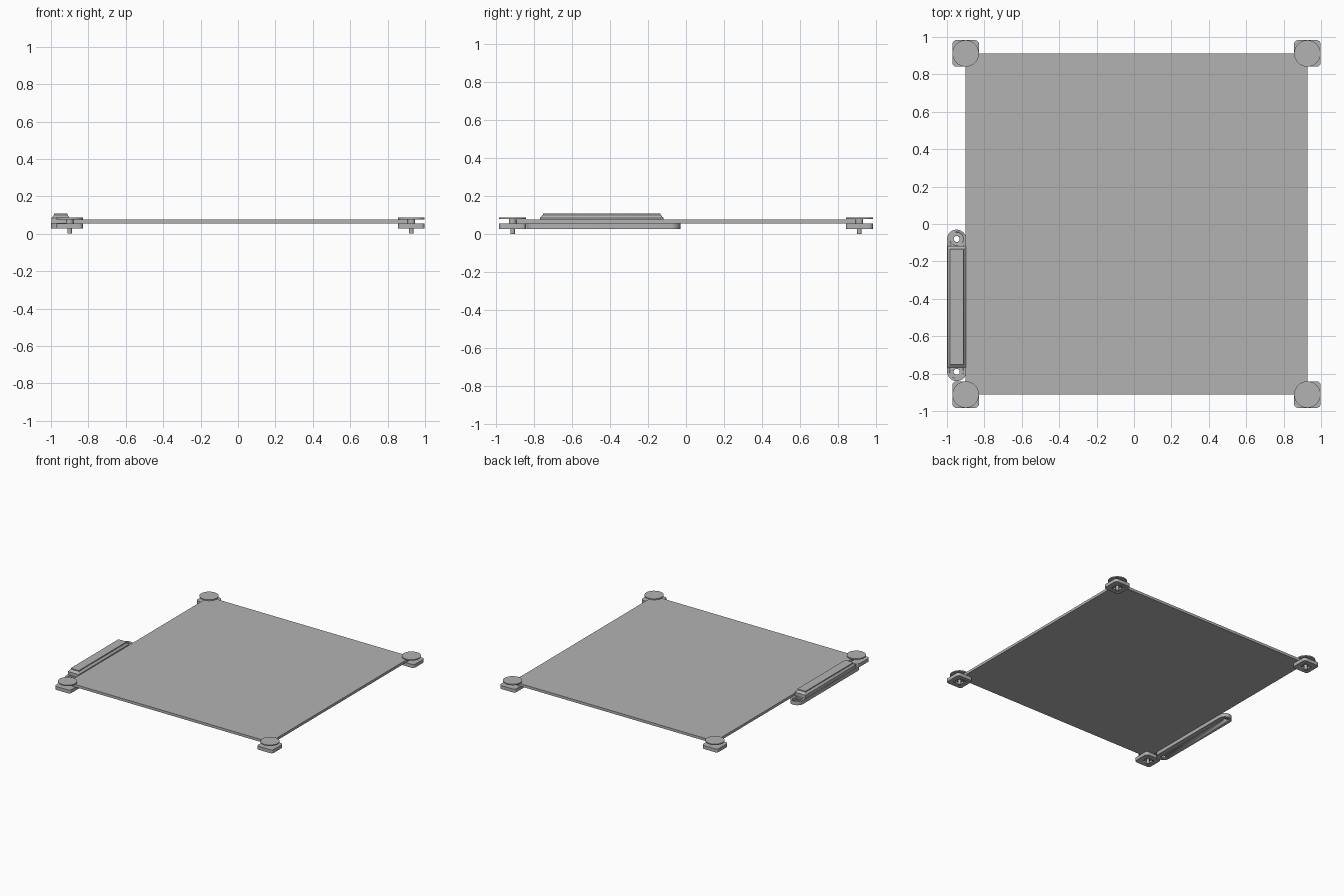
import bpy, bmesh, math

if "Cube" in bpy.data.objects:
    bpy.data.objects.remove(bpy.data.objects["Cube"])

# One grey finish for everything
grey = bpy.data.materials.new("grey")
grey.use_nodes = True
COLOUR = (0.45, 0.45, 0.45, 1)
grey.diffuse_color = COLOUR
grey.node_tree.nodes["Principled BSDF"].inputs["Base Color"].default_value = COLOUR


def rounded(cx, cy, w, d, r, steps=8):
    """Outline of a rounded rectangle."""
    pts = []
    for i, (sx, sy) in enumerate(((1, 1), (-1, 1), (-1, -1), (1, -1))):
        for k in range(steps + 1):
            a = math.pi / 2 * (i + k / steps)
            pts.append((cx + sx * (w / 2 - r) + r * math.cos(a),
                        cy + sy * (d / 2 - r) + r * math.sin(a)))
    return pts


def circle(cx, cy, r, n=32):
    return [(cx + r * math.cos(2 * math.pi * k / n),
             cy + r * math.sin(2 * math.pi * k / n)) for k in range(n)]


def loft(name, sections):
    """Closed solid through (outline, z) sections."""
    bm = bmesh.new()
    rings = [[bm.verts.new((x, y, z)) for x, y in pts] for pts, z in sections]
    n = len(rings[0])
    for a, b in zip(rings, rings[1:]):
        for i in range(n):
            j = (i + 1) % n
            bm.faces.new((a[i], a[j], b[j], b[i]))
    bm.faces.new(rings[0][::-1])
    bm.faces.new(rings[-1])
    bmesh.ops.remove_doubles(bm, verts=bm.verts, dist=1e-5)
    bmesh.ops.recalc_face_normals(bm, faces=bm.faces)
    mesh = bpy.data.meshes.new(name)
    bm.to_mesh(mesh)
    bm.free()
    obj = bpy.data.objects.new(name, mesh)
    bpy.context.collection.objects.link(obj)
    mesh.materials.append(grey)
    bpy.ops.object.select_all(action="DESELECT")
    obj.select_set(True)
    bpy.context.view_layer.objects.active = obj
    bpy.ops.object.shade_smooth_by_angle(angle=math.radians(30))
    return obj


def prism(name, outline, z0, z1):
    return loft(name, [(outline, z0), (outline, z1)])


def cut(target, outline, z0, z1):
    cutter = prism(target.name + "_cutter", outline, z0, z1)
    cutter.hide_render = True
    mod = target.modifiers.new("hole", "BOOLEAN")
    mod.operation, mod.solver, mod.object = "DIFFERENCE", "EXACT", cutter
    bpy.context.view_layer.objects.active = target
    bpy.ops.object.modifier_apply(modifier=mod.name)
    bpy.data.objects.remove(cutter)


# Flat square panel
LEFT, RIGHT, HALF = 0.927, -0.9, 0.912
prism("panel", [(RIGHT, -HALF), (LEFT, -HALF), (LEFT, HALF), (RIGHT, HALF)], 0.055, 0.076)

# Corner clamps: block under the panel, screw and round cap
for x, side in ((RIGHT, "right"), (LEFT, "left")):
    for y, end in ((-HALF, "front"), (HALF, "back")):
        tag = f"_{end}_{side}"
        block = prism("clamp_block" + tag, rounded(x, y, 0.142, 0.142, 0.022), 0.027, 0.055)
        cut(block, circle(x, y, 0.032), 0.02, 0.042)
        prism("screw" + tag, circle(x, y, 0.012), 0, 0.06)
        prism("screw_collar" + tag, circle(x, y, 0.02), 0.055, 0.078)
        prism("cap" + tag, circle(x, y, 0.071), 0.077, 0.086)

# Handle base with a countersunk hole at each end
HX, ENDS = -0.948, (-0.08, -0.79)
base = prism("handle_base", rounded(HX, -0.435, 0.103, 0.81, 0.051), 0.027, 0.058)
for y in ENDS:
    cut(base, circle(HX, y, 0.016), 0, 0.1)
    cut(base, circle(HX, y, 0.036), 0.05, 0.1)
    washer = prism("handle_washer", circle(HX, y, 0.027), 0.048, 0.058)
    cut(washer, circle(HX, y, 0.016), 0, 0.1)

# Stepped and tapered grip
GY = -0.443
grip = [(0.098, 0.652, 0.056), (0.098, 0.652, 0.084), (0.088, 0.636, 0.09),
        (0.074, 0.618, 0.1), (0.074, 0.618, 0.107)]
loft("handle_grip", [(rounded(HX, GY, w, d, 0.004, 2), z) for w, d, z in grip])
